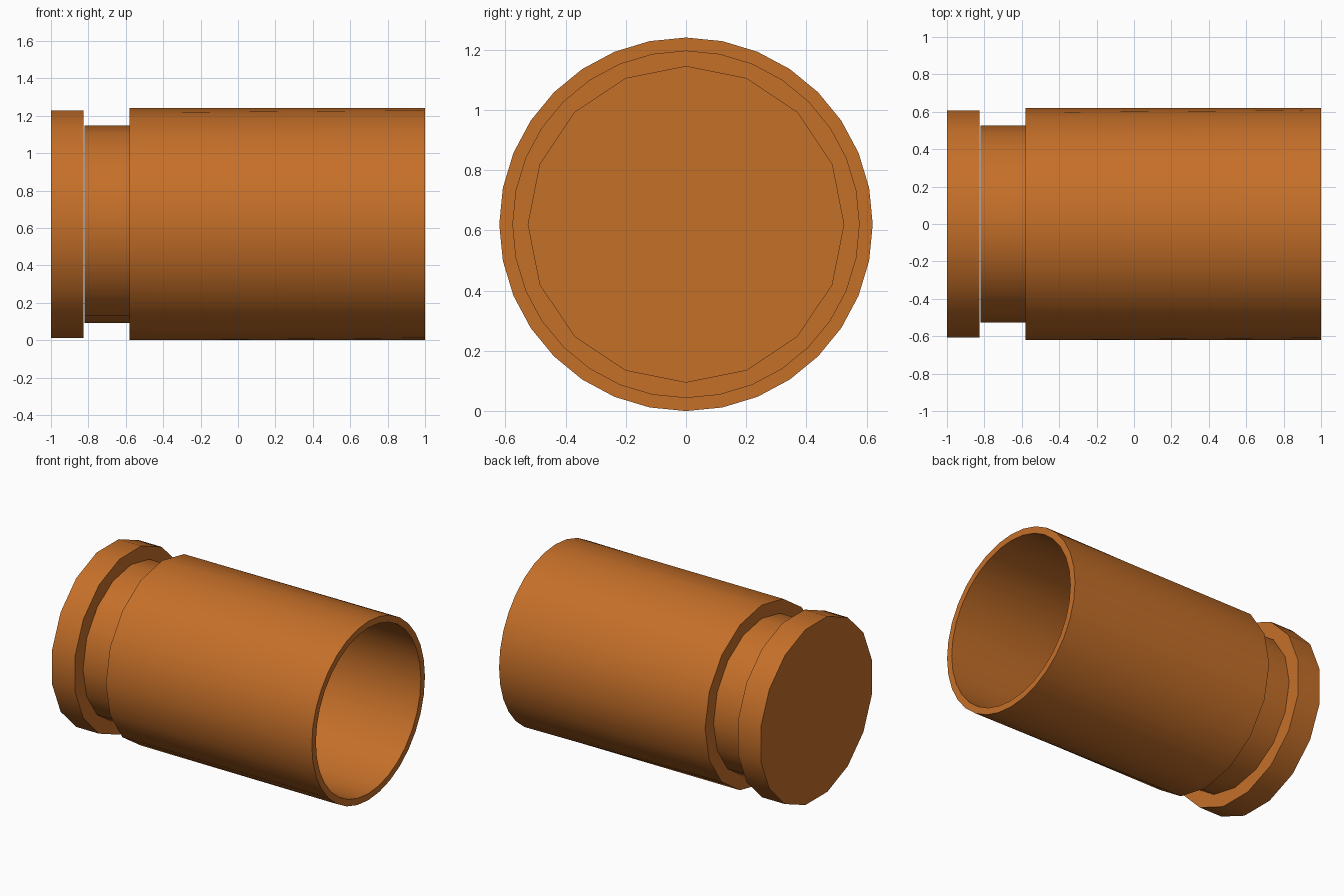
import bpy, bmesh, math

cube = bpy.data.objects.get("Cube")
if cube:
    bpy.data.objects.remove(cube, do_unlink=True)

CENTRE_Z = 0.62
SIDES = 32

copper = bpy.data.materials.new("copper_orange")
copper.use_nodes = True
colour = (0.56, 0.16, 0.022, 1)
copper.diffuse_color = colour
copper.node_tree.nodes["Principled BSDF"].inputs["Base Color"].default_value = colour


def ring(bm, x, radius, coarse, turn):
    """Ring about the x axis; a coarse ring has 16 corners and straight chords."""
    step = math.tau / SIDES
    verts = []
    for i in range(SIDES):
        r = radius * math.cos(step) if coarse and i % 2 else radius
        a = i * step + turn
        verts.append(bm.verts.new((x, r * math.sin(a), CENTRE_Z + r * math.cos(a))))
    return verts


def lathe(name, profile, turn=0.0, cap_start=False, cap_end=False):
    """Skin rings given as (x, radius, coarse) along the x axis."""
    bm = bmesh.new()
    rings = [ring(bm, x, r, c, turn) for x, r, c in profile]
    for a, b in zip(rings, rings[1:]):
        for i in range(SIDES):
            j = (i + 1) % SIDES
            bm.faces.new((a[i], a[j], b[j], b[i]))
    if cap_start:
        bm.faces.new(rings[0])
    if cap_end:
        bm.faces.new(rings[-1])
    bmesh.ops.recalc_face_normals(bm, faces=bm.faces)
    mesh = bpy.data.meshes.new(name)
    bm.to_mesh(mesh)
    bm.free()
    mesh.materials.append(copper)
    obj = bpy.data.objects.new(name, mesh)
    bpy.context.collection.objects.link(obj)
    bpy.ops.object.select_all(action='DESELECT')
    obj.select_set(True)
    bpy.context.view_layer.objects.active = obj
    bpy.ops.object.shade_smooth_by_angle(angle=math.radians(35))
    return obj


# Hollow body, stepping down at the back into the neck bore
lathe("casing_body", [
    (-0.82, 0.527, True), (-0.58, 0.527, True), (-0.58, 0.62, True),
    (1.0, 0.62, False), (1.0, 0.575, False), (-0.57, 0.575, False),
    (-0.57, 0.524, True), (-0.82, 0.524, True)], cap_end=True)

# Solid rim disc at the back, turned half a facet
lathe("base_rim", [(-1.0, 0.62, True), (-0.825, 0.62, True)],
      turn=math.tau / SIDES, cap_start=True, cap_end=True)
